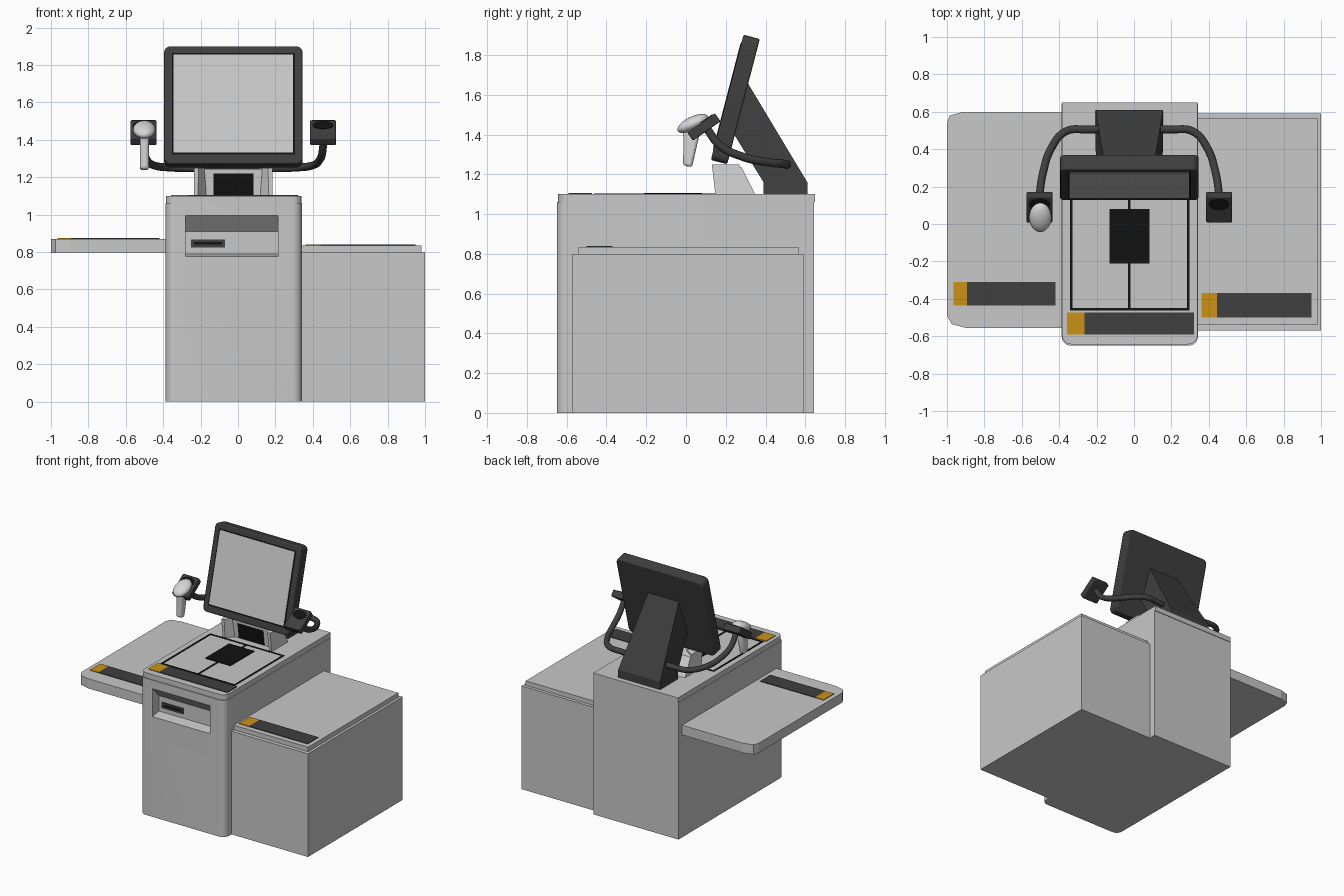
import bpy, bmesh, math
from mathutils import Vector

if "Cube" in bpy.data.objects:
    bpy.data.objects.remove(bpy.data.objects["Cube"])

CX = -0.025  # centre line of the cabinet, screen and arms


def mat(name, r, g, b):
    m = bpy.data.materials.new(name)
    m.diffuse_color = (r, g, b, 1)
    m.use_nodes = True
    m.node_tree.nodes["Principled BSDF"].inputs["Base Color"].default_value = m.diffuse_color
    return m


LIGHT = mat("light_grey", 0.58, 0.58, 0.58)
PALE = mat("pale_grey", 0.68, 0.68, 0.68)
DARK = mat("dark_grey", 0.05, 0.05, 0.05)
BLACK = mat("black", 0.006, 0.006, 0.006)
ORANGE = mat("orange", 0.60, 0.29, 0.008)


def finish(name, bm, m, bevel=0, segs=2, smooth=True):
    bmesh.ops.recalc_face_normals(bm, faces=bm.faces)
    me = bpy.data.meshes.new(name)
    bm.to_mesh(me)
    bm.free()
    ob = bpy.data.objects.new(name, me)
    bpy.context.collection.objects.link(ob)
    me.materials.append(m)
    if bevel:
        md = ob.modifiers.new("bevel", 'BEVEL')
        md.width, md.segments = bevel, segs
        md.limit_method, md.angle_limit = 'ANGLE', math.radians(40)
    if smooth:
        bpy.context.view_layer.objects.active = ob
        ob.select_set(True)
        bpy.ops.object.shade_smooth_by_angle(angle=math.radians(35))
        ob.select_set(False)
    return ob


def prism(name, pts, axis, lo, hi, m, **kw):
    """Extrude a 2D outline along an axis between lo and hi."""
    place = {'x': lambda a, b, t: (t, a, b), 'y': lambda a, b, t: (a, t, b),
             'z': lambda a, b, t: (a, b, t)}[axis]
    bm = bmesh.new()
    rings = [[bm.verts.new(place(a, b, t)) for a, b in pts] for t in (lo, hi)]
    bm.faces.new(rings[0])
    bm.faces.new(rings[1])
    n = len(pts)
    for i in range(n):
        j = (i + 1) % n
        bm.faces.new((rings[0][i], rings[0][j], rings[1][j], rings[1][i]))
    return finish(name, bm, m, **kw)


def box(name, x, y, z, m, **kw):
    return prism(name, [(x[0], y[0]), (x[1], y[0]), (x[1], y[1]), (x[0], y[1])], 'z', z[0], z[1], m, **kw)


def rounded(x, y, radii, n=6):
    """Rectangle outline with one radius per corner, from lower left, anticlockwise."""
    pts = []
    corners = [(x[0], y[0], 1, 1), (x[1], y[0], -1, 1), (x[1], y[1], -1, -1), (x[0], y[1], 1, -1)]
    for k, ((cx, cy, sx, sy), r) in enumerate(zip(corners, radii)):
        if r == 0:
            pts.append((cx, cy))
            continue
        for i in range(n + 1):
            a = math.pi + (k + i / n) * math.pi / 2
            pts.append((cx + sx * r + r * math.cos(a), cy + sy * r + r * math.sin(a)))
    return pts


# Main cabinet with a receipt recess in the front
cabinet = prism("cabinet", rounded((-0.387, 0.342), (-0.65, 0.645), (0.05, 0.05, 0, 0)), 'z', 0, 1.06, LIGHT)
cutter = prism("recess_cutter", [(-0.75, 0.995), (-0.65, 0.995), (-0.57, 0.91), (-0.57, 0.79), (-0.65, 0.777), (-0.75, 0.777)],
               'x', -0.28, 0.213, LIGHT, smooth=False)
cutter.hide_render = True
cutter.display_type = 'WIRE'
cut = cabinet.modifiers.new("recess", 'BOOLEAN')
cut.operation, cut.solver, cut.object = 'DIFFERENCE', 'EXACT', cutter
bpy.context.view_layer.objects.active = cabinet
bpy.ops.object.modifier_apply(modifier="recess")
bpy.data.objects.remove(cutter)
prism("cabinet_top", rounded((-0.385, 0.34), (-0.643, 0.65), (0.05, 0.05, 0, 0)), 'z', 1.06, 1.10, LIGHT)
box("receipt_slot", (-0.25, -0.07), (-0.578, -0.569), (0.825, 0.868), DARK, smooth=False)
box("receipt_slit", (-0.235, -0.085), (-0.58, -0.571), (0.84, 0.853), BLACK, smooth=False)

# Right bagging box with raised lid, left basket shelf
box("bagging_box", (0.335, 1.0), (-0.57, 0.59), (0, 0.80), LIGHT, smooth=False)
box("bagging_lid", (0.335, 0.98), (-0.54, 0.565), (0.79, 0.835), LIGHT, smooth=False)
prism("basket_shelf", [(-0.38, -0.555), (-0.90, -0.555), (-0.975, -0.535), (-1, -0.49),
                       (-1, 0.54), (-0.985, 0.58), (-0.91, 0.60), (-0.38, 0.60)], 'z', 0.795, 0.87, LIGHT, smooth=False)

# Grip strips with an orange end
for side, x0, xm, x1, y0, y1, z in [("left", -0.965, -0.893, -0.42, -0.435, -0.31, 0.87),
                                    ("middle", -0.357, -0.265, 0.322, -0.59, -0.472, 1.10),
                                    ("right", 0.36, 0.445, 0.948, -0.50, -0.37, 0.835)]:
    box(side + "_strip_marker", (x0, xm), (y0, y1), (z - 0.002, z + 0.005), ORANGE, smooth=False)
    box(side + "_strip", (xm, x1), (y0, y1), (z - 0.002, z + 0.005), DARK, smooth=False)

# Weighing plate outline, centre seam and scanner glass
w = 0.007
for i, x in enumerate((-0.335, CX, 0.29)):
    box(f"scale_seam_{i}", (x - w, x + w), (-0.455, 0.14), (1.098, 1.103), BLACK, smooth=False)
for i, y in enumerate((-0.455, 0.14)):
    box(f"scale_edge_{i}", (-0.335 - w, 0.29 + w), (y - w, y + w), (1.098, 1.103), BLACK, smooth=False)
box("scanner_glass", (-0.132, 0.084), (-0.212, 0.08), (1.098, 1.106), BLACK, smooth=False)

# Scanner tower: back block, two splayed cheeks and a window
prism("tower_back", [(0.205, 1.095), (0.185, 1.243), (0.28, 1.235), (0.35, 1.095)], 'x', CX - 0.21, CX + 0.21, PALE, smooth=False)
for side, s in (("left", -1), ("right", 1)):
    bm = bmesh.new()
    rings = []
    for z, yf, xi in ((1.095, 0.148, 0.19), (1.25, 0.13, 0.185)):
        rings.append([bm.verts.new((CX + s * x, y, z)) for x, y in
                      ((0.21, yf), (0.21, 0.27), (0.135, 0.22), (xi, yf))])
    bm.faces.new(rings[0])
    bm.faces.new(rings[1])
    for i in range(4):
        j = (i + 1) % 4
        bm.faces.new((rings[0][i], rings[0][j], rings[1][j], rings[1][i]))
    finish(side + "_tower_cheek", bm, PALE, smooth=False)
prism("tower_window", [(0.197, 1.105), (0.182, 1.22), (0.192, 1.22), (0.207, 1.105)], 'x', -0.132, 0.084, BLACK, smooth=False)

# Tilted monitor: housing, black border, screen
parts = [prism("monitor", rounded((-0.37, 0.37), (0, 0.651), [0.035] * 4), 'y', 0, 0.085, DARK, bevel=0.008)]
parts.append(prism("screen_border", rounded((-0.329, 0.329), (0.05, 0.611), [0] * 4), 'y', -0.002, 0.005, BLACK, smooth=False))
parts.append(prism("screen", rounded((-0.32, 0.32), (0.062, 0.603), [0] * 4), 'y', -0.004, 0.004, LIGHT, smooth=False))
for ob in parts:
    ob.location = (CX, 0.125, 1.272)
    ob.rotation_euler.x = -math.radians(14.6)

# Stand, narrowing towards the monitor
stand = prism("monitor_stand", [(0.39, 1.095), (0.61, 1.095), (0.61, 1.16), (0.31, 1.66), (0.23, 1.42), (0.39, 1.16)],
              'x', -0.18, 0.18, DARK, smooth=False)
for v in stand.data.vertices:
    v.co.x *= 1 - 0.27 * max(0, v.co.z - 1.16) / 0.5
stand.location.x = CX

# Curved arms with tilted holders at their ends
ARM = [(0.1, 0.505, 1.248), (0.22, 0.505, 1.248), (0.34, 0.495, 1.252), (0.42, 0.40, 1.262),
       (0.46, 0.28, 1.29), (0.478, 0.17, 1.345), (0.48, 0.105, 1.43)]
TILT = math.radians(35)
for side, s in (("left", -1), ("right", 1)):
    cu = bpy.data.curves.new(side + "_arm", 'CURVE')
    cu.dimensions = '3D'
    cu.bevel_depth, cu.bevel_resolution, cu.use_fill_caps = 0.021, 4, True
    sp = cu.splines.new('BEZIER')
    sp.resolution_u = 6
    sp.bezier_points.add(len(ARM) - 1)
    for p, (x, y, z) in zip(sp.bezier_points, ARM):
        p.co = (CX + s * x, y, z)
        p.handle_left_type = p.handle_right_type = 'AUTO'
    cu.materials.append(DARK)
    bpy.context.collection.objects.link(bpy.data.objects.new(side + "_arm", cu))
    holder = box(side + "_holder", (-0.069, 0.069), (-0.085, 0.085), (-0.025, 0.025), DARK, bevel=0.006)
    oval = [(0.056 * math.cos(a * math.pi / 12), 0.035 + 0.036 * math.sin(a * math.pi / 12)) for a in range(24)]
    hole = prism(side + "_holder_opening", oval, 'z', 0.022, 0.028, BLACK)
    for ob in (holder, hole):
        ob.location = (CX + s * 0.48, 0.09, 1.438)
        ob.rotation_euler.x = TILT

# Handheld scanner resting in the left holder
bm = bmesh.new()
bmesh.ops.create_uvsphere(bm, u_segments=24, v_segments=12, radius=1)
for v in bm.verts:
    v.co = Vector((v.co.x * 0.06, v.co.y * 0.085, v.co.z * 0.036))
head = finish("hand_scanner_head", bm, PALE)
head.location = (CX - 0.476, 0.035, 1.455)
head.rotation_euler.x = math.radians(25)
prism("hand_scanner_handle", [(-0.015, 1.245), (0.03, 1.235), (0.07, 1.41), (0.06, 1.45), (-0.02, 1.45), (-0.012, 1.38)],
      'x', CX - 0.5, CX - 0.452, PALE, bevel=0.014, segs=3)
